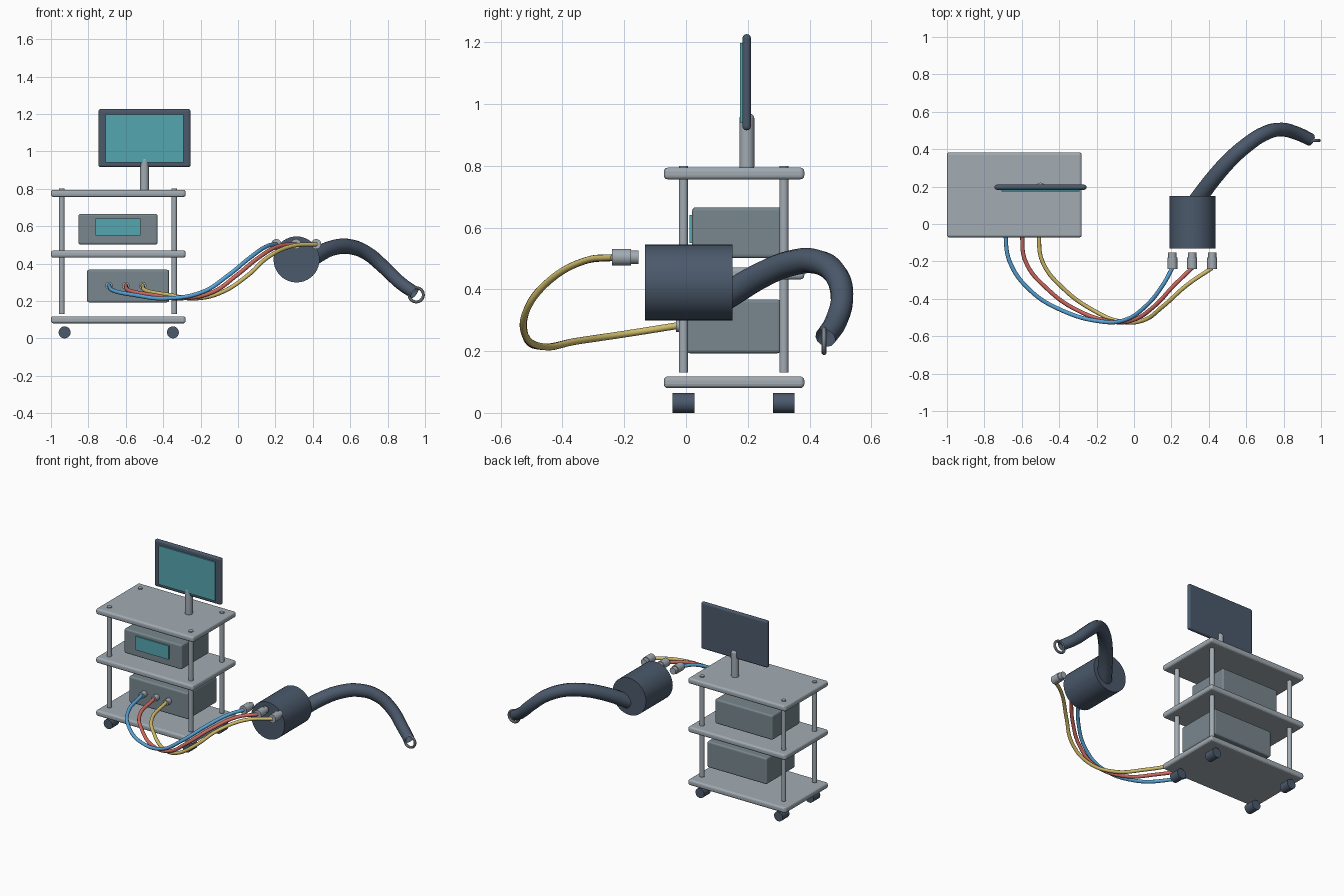
import bpy
import math

if "Cube" in bpy.data.objects:
    bpy.data.objects.remove(bpy.data.objects["Cube"])


def material(name, rgb):
    m = bpy.data.materials.new(name)
    m.diffuse_color = (*rgb, 1)
    m.use_nodes = True
    m.node_tree.nodes["Principled BSDF"].inputs["Base Color"].default_value = m.diffuse_color
    return m


LIGHT = material("light_grey", (0.36, 0.41, 0.45))
CASE = material("case_grey", (0.19, 0.245, 0.27))
DARK = material("dark_slate", (0.07, 0.10, 0.147))
TEAL = material("teal_screen", (0.09, 0.38, 0.435))
BLUE = material("blue_cable", (0.10, 0.38, 0.69))
RED = material("red_cable", (0.64, 0.147, 0.12))
YELLOW = material("yellow_cable", (0.64, 0.51, 0.147))


def finish(name, mat, smooth=True):
    ob = bpy.context.object
    ob.name = name
    ob.data.materials.clear()
    ob.data.materials.append(mat)
    if smooth:
        bpy.ops.object.shade_smooth_by_angle(angle=math.radians(35))
    return ob


def box(name, x, y, z, mat, bevel=0.0):
    """Box from (min, max) pairs, with rounded edges."""
    bpy.ops.mesh.primitive_cube_add(
        size=1, location=[(a + b) / 2 for a, b in (x, y, z)])
    ob = bpy.context.object
    ob.scale = [b - a for a, b in (x, y, z)]
    bpy.ops.object.transform_apply(location=False, rotation=False, scale=True)
    if bevel:
        mod = ob.modifiers.new("rounded", 'BEVEL')
        mod.width = bevel
        mod.segments = 3
    return finish(name, mat, smooth=False)


def cylinder(name, center, r, length, mat, axis='Z', sides=24, smooth=True):
    rot = (math.pi / 2, 0, 0) if axis == 'Y' else (0, 0, 0)
    bpy.ops.mesh.primitive_cylinder_add(
        vertices=sides, radius=r, depth=length, location=center, rotation=rot)
    return finish(name, mat, smooth)


def tube(name, points, mat, r, taper=1.0, caps=True):
    """Round tube swept along a smooth path, radius fading to r * taper."""
    cu = bpy.data.curves.new(name, 'CURVE')
    cu.dimensions = '3D'
    cu.bevel_depth = r
    cu.bevel_resolution = 4
    cu.resolution_u = 8
    cu.use_fill_caps = caps
    sp = cu.splines.new('BEZIER')
    sp.bezier_points.add(len(points) - 1)
    for i, (bp, p) in enumerate(zip(sp.bezier_points, points)):
        bp.co = p
        bp.handle_left_type = bp.handle_right_type = 'AUTO'
        bp.radius = 1 + (taper - 1) * i / (len(points) - 1)
    cu.materials.append(mat)
    ob = bpy.data.objects.new(name, cu)
    bpy.context.collection.objects.link(ob)
    bpy.ops.object.select_all(action='DESELECT')
    ob.select_set(True)
    bpy.context.view_layer.objects.active = ob
    bpy.ops.object.convert(target='MESH')
    bpy.ops.object.shade_smooth_by_angle(angle=math.radians(50))


# Cart shelves
for label, z in (("bottom", 0.08), ("middle", 0.432), ("top", 0.756)):
    box(label + "_shelf", (-1.0, -0.28), (-0.072, 0.383), (z, z + 0.038), LIGHT, 0.013)

# Cart posts and wheels
for side, px, wx in (("left", -0.942, -0.927), ("right", -0.341, -0.348)):
    for end, y in (("front", -0.008), ("back", 0.317)):
        cylinder(f"{end}_{side}_post", (px, y, 0.465), 0.015, 0.67, LIGHT)
        cylinder(f"{end}_{side}_wheel", (wx, y, 0.032), 0.032, 0.07, DARK, 'Y')

# Equipment cases
box("upper_case", (-0.853, -0.43), (0.02, 0.31), (0.502, 0.665), CASE, 0.01)
box("upper_case_display", (-0.762, -0.52), (0.0115, 0.021), (0.55, 0.641), TEAL)
box("lower_case", (-0.807, -0.369), (0.003, 0.306), (0.193, 0.367), CASE, 0.01)

# Monitor on its stand
box("monitor_frame", (-0.746, -0.254), (0.183, 0.21), (0.915, 1.226), DARK, 0.012)
box("monitor_screen", (-0.709, -0.292), (0.1745, 0.184), (0.939, 1.197), TEAL)
stand = cylinder("monitor_stand", (-0.5, 0.197, 0.875), 0.024, 0.19, LIGHT)
mod = stand.modifiers.new("rounded_tip", 'BEVEL')
mod.width = 0.016
mod.segments = 3
mod.limit_method = 'ANGLE'

# Drive unit
cylinder("drive_unit", (0.313, 0.009, 0.422), 0.123, 0.282, DARK, 'Y', sides=40)

# Cables share one side profile (y, z) and differ in x
PROFILE = [(-0.03, 0.282), (-0.2, 0.255), (-0.355, 0.232), (-0.46, 0.214), (-0.52, 0.25),
           (-0.515, 0.335), (-0.44, 0.43), (-0.325, 0.493), (-0.235, 0.503)]
CABLES = [
    ("blue", BLUE, [-0.69, -0.665, -0.555, -0.39, -0.185, -0.055, 0.062, 0.155, 0.205]),
    ("red", RED, [-0.6, -0.58, -0.455, -0.305, -0.13, -0.01, 0.108, 0.217, 0.311]),
    ("yellow", YELLOW, [-0.51, -0.49, -0.367, -0.22, -0.08, 0.05, 0.155, 0.285, 0.418]),
]
for label, mat, xs in CABLES:
    tube(label + "_cable", [(x, y, z) for x, (y, z) in zip(xs, PROFILE)], mat, 0.011)
    cylinder(label + "_socket", (xs[0], -0.012, 0.282), 0.02, 0.04, LIGHT, 'Y')
    cylinder(label + "_plug_body", (xs[-1], -0.209, 0.504), 0.027, 0.062, LIGHT, 'Y')
    cylinder(label + "_plug_tip", (xs[-1], -0.167, 0.504), 0.022, 0.028, LIGHT, 'Y')

# Flexible arm with an open end and a ring at the tip
tube("flexible_arm", [(0.335, 0.125, 0.375), (0.43, 0.25, 0.449), (0.52, 0.35, 0.487),
                      (0.6, 0.42, 0.49), (0.69, 0.48, 0.455), (0.78, 0.505, 0.38),
                      (0.87, 0.485, 0.295), (0.945, 0.451, 0.243)],
     DARK, 0.045, taper=0.76, caps=False)
bpy.ops.mesh.primitive_torus_add(
    location=(0.953, 0.447, 0.233), rotation=(math.pi / 2, 0, 0),
    major_radius=0.038, minor_radius=0.008, major_segments=32, minor_segments=10)
finish("tip_ring", LIGHT)
